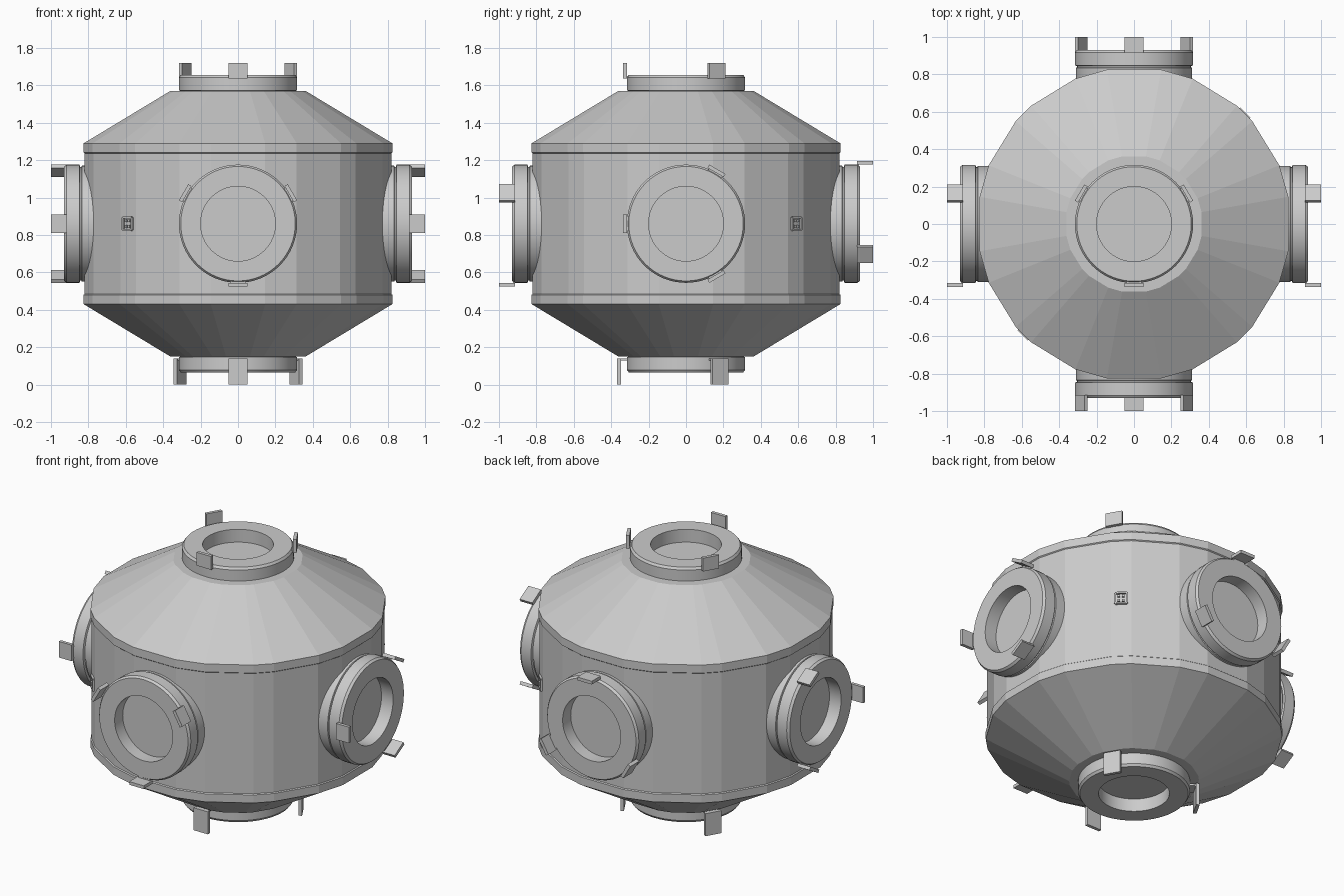
import bpy, bmesh
from math import sin, cos, radians, pi
from mathutils import Matrix, Vector

cube = bpy.data.objects.get("Cube")
if cube:
    bpy.data.objects.remove(cube, do_unlink=True)

CENTRE = Vector((0, 0, 0.86))

grey = bpy.data.materials.new("light_grey_metal")
grey.use_nodes = True
colour = (0.6, 0.6, 0.6, 1)
grey.diffuse_color = colour
grey.node_tree.nodes["Principled BSDF"].inputs["Base Color"].default_value = colour


def finish(name, bm, matrix, smooth=False):
    """Turn a bmesh into a named, coloured object."""
    bmesh.ops.recalc_face_normals(bm, faces=bm.faces)
    mesh = bpy.data.meshes.new(name)
    bm.to_mesh(mesh)
    bm.free()
    mesh.transform(matrix)
    mesh.materials.append(grey)
    obj = bpy.data.objects.new(name, mesh)
    bpy.context.collection.objects.link(obj)
    if smooth:
        bpy.ops.object.select_all(action='DESELECT')
        obj.select_set(True)
        bpy.context.view_layer.objects.active = obj
        bpy.ops.object.shade_smooth_by_angle(angle=radians(30))
    return obj


def loft(profile, angles):
    """Closed solid from (radius, height) rings around z."""
    bm = bmesh.new()
    rings = [[bm.verts.new((r * cos(a), r * sin(a), h)) for a in angles]
             for r, h in profile]
    n = len(angles)
    for low, high in zip(rings, rings[1:]):
        for i in range(n):
            j = (i + 1) % n
            bm.faces.new((low[i], low[j], high[j], high[i]))
    bm.faces.new(rings[0])
    bm.faces.new(rings[-1])
    return bm


def add_box(bm, size, centre, turn=0):
    matrix = (Matrix.Rotation(turn, 4, 'Z') @ Matrix.Translation(centre)
              @ Matrix.Diagonal((*size, 1)))
    bmesh.ops.create_cube(bm, size=1, matrix=matrix)


def frame(u, v, axis):
    """Local frame whose z points along axis, placed at the hub centre."""
    return Matrix.Translation(CENTRE) @ Matrix((u, v, axis)).transposed().to_4x4()


X, Y, Z = Vector((1, 0, 0)), Vector((0, 1, 0)), Vector((0, 0, 1))

# Hub: uneven polygon drum with raised rims and a cone at each end
corners = [radians(q + a) for q in (0, 90, 180, 270) for a in (10, 22, 41, 49, 68, 80)]
half = [(0.832, 0.375), (0.838, 0.38), (0.838, 0.43), (0.367, 0.71)]
hub_profile = [(r, -h) for r, h in reversed(half)] + half
finish("hub_body", loft(hub_profile, corners), Matrix.Translation(CENTRE))

# Docking ports: collar with groove, chamfered rim and round recess, plus three guides
circle = [2 * pi * i / 64 for i in range(64)]
collar = [(0.31, -0.3), (0.31, -0.095), (0.304, -0.092), (0.304, -0.086),
          (0.316, -0.082), (0.316, -0.014), (0.306, 0), (0.2, 0), (0.2, -0.08)]


def port(name, matrix, face, first, guide_radius, guide_start, guide_end):
    shift = matrix @ Matrix.Translation((0, 0, face))
    finish(name + "_port", loft(collar, circle), shift, smooth=True)
    bm = bmesh.new()
    length = guide_end - guide_start
    for k in range(3):
        turn = radians(first + 120 * k)
        add_box(bm, (0.02, 0.1, length),
                (guide_radius, 0, (guide_start + guide_end) / 2), turn)
        # foot joining the guide to the collar
        add_box(bm, (guide_radius - 0.3, 0.08, 0.012),
                ((guide_radius + 0.3) / 2, 0, guide_start + 0.006), turn)
    finish(name + "_guides", bm, matrix)


port("front", frame(X, Z, -Y), 0.93, 30, 0.326, 0.913, 1.0)
port("back", frame(-X, Z, Y), 0.93, 90, 0.326, 0.913, 1.0)
port("left", frame(Y, Z, X), 0.93, 60, 0.326, 0.913, 1.0)
port("right", frame(-Y, Z, -X), 0.93, 0, 0.326, 0.913, 1.0)
port("top", frame(X, Y, Z), 0.795, 30, 0.326, 0.777, 0.86)
port("bottom", frame(X, -Y, -Z), 0.795, 90, 0.358, 0.72, 0.86)

# Small sockets on two opposite diagonal faces
for name, side in (("front_right_socket", -1), ("back_left_socket", 1)):
    axis = Vector((side, side, 0)).normalized()
    matrix = frame(Z.cross(axis), Z, axis) @ Matrix.Translation((0, 0, 0.832))
    bm = bmesh.new()
    for s in (-1, 1):
        add_box(bm, (0.01, 0.066, 0.02), (s * 0.034, 0, 0))
        add_box(bm, (0.066, 0.01, 0.02), (0, s * 0.034, 0))
        for t in (-1, 1):
            add_box(bm, (0.014, 0.014, 0.016), (s * 0.013, t * 0.015, 0))
    finish(name, bm, matrix)
